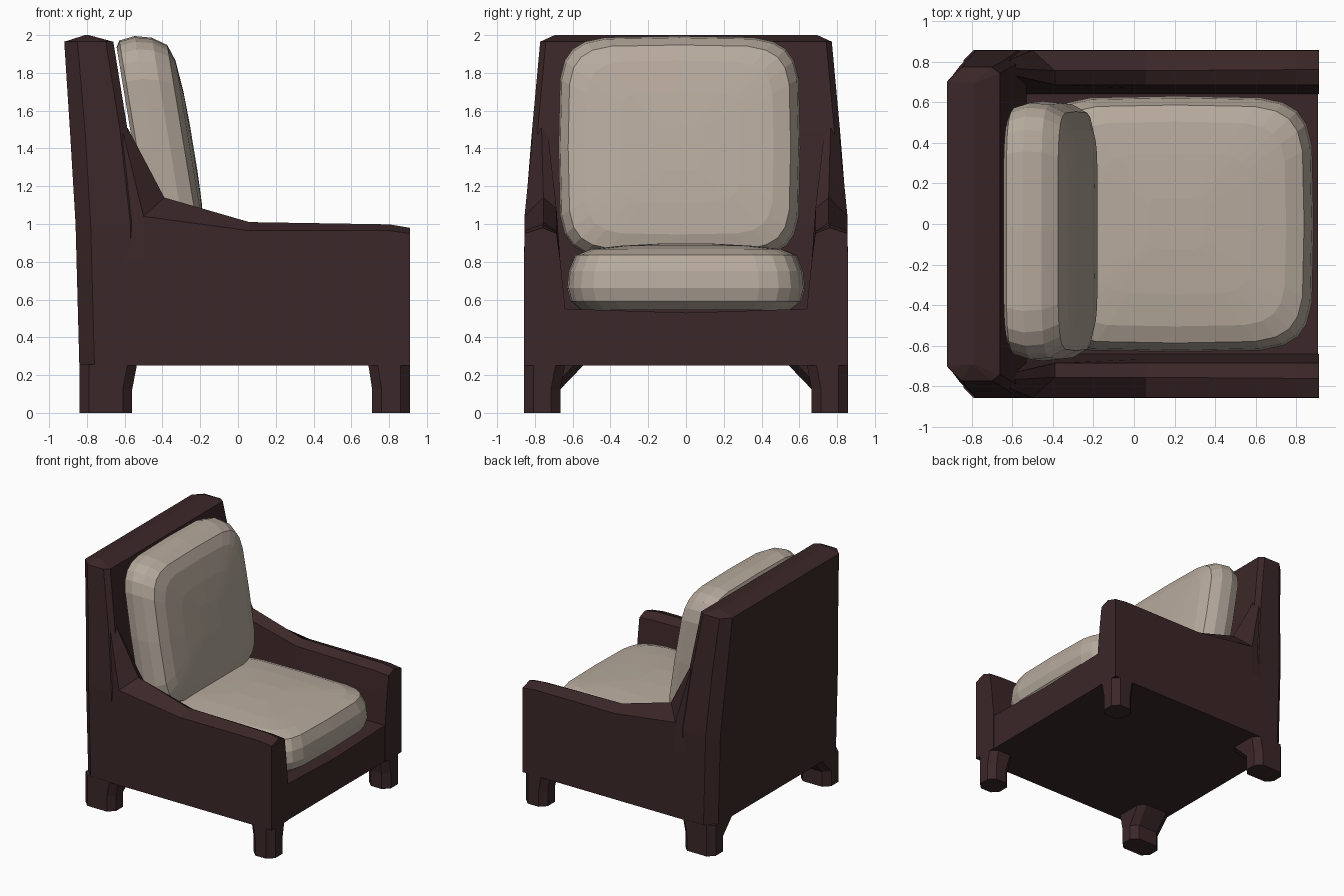
import bpy, bmesh
from math import cos, sin, pi

if "Cube" in bpy.data.objects:
    bpy.data.objects.remove(bpy.data.objects["Cube"])


def material(name, rgb):
    m = bpy.data.materials.new(name)
    m.diffuse_color = (*rgb, 1)
    m.use_nodes = True
    m.node_tree.nodes["Principled BSDF"].inputs["Base Color"].default_value = m.diffuse_color
    return m


WOOD = material("dark brown leather", (0.044, 0.020, 0.021))
FABRIC = material("beige fabric", (0.47, 0.40, 0.335))


def loft(name, rings, mat, mirror=False):
    """Skin a list of equal-length point rings and cap both ends."""
    bm = bmesh.new()
    rows = [[bm.verts.new(p) for p in r] for r in rings]
    n = len(rows[0])
    for a, b in zip(rows, rows[1:]):
        for i in range(n):
            j = (i + 1) % n
            bm.faces.new((a[i], a[j], b[j], b[i]))
    bm.faces.new(rows[0])
    bm.faces.new(rows[-1])
    bmesh.ops.recalc_face_normals(bm, faces=bm.faces)
    me = bpy.data.meshes.new(name)
    bm.to_mesh(me)
    bm.free()
    me.materials.append(mat)
    ob = bpy.data.objects.new(name, me)
    bpy.context.collection.objects.link(ob)
    if mirror:
        mod = ob.modifiers.new("mirror", 'MIRROR')
        mod.use_axis = (False, True, False)
    return ob


def chamfered(x0, x1, y0, y1, z, c):
    """Rectangle with cut corners at height z."""
    return [(x0 + c, y0, z), (x1 - c, y0, z), (x1, y0 + c, z), (x1, y1 - c, z),
            (x1 - c, y1, z), (x0 + c, y1, z), (x0, y1 - c, z), (x0, y0 + c, z)]


# Seat base: box with a slightly dipped front rail
loft("seat_base", [[(x, -0.72, 0.25), (x, 0.72, 0.25), (x, 0.72, 0.555),
                    (x, 0.6, 0.55), (x, 0, 0.53), (x, -0.6, 0.55), (x, -0.72, 0.555)]
                   for x in (-0.7, 0.905)], WOOD)

# Back: leaning slab, chamfered at the rear corners, peaked at the top
back = []
for z, xb, xf, y, c in ((0.25, -0.84, -0.53, 0.855, 0.08), (1.0, -0.86, -0.53, 0.855, 0.08),
                        (1.5, -0.89, -0.585, 0.815, 0.08), (1.965, -0.92, -0.66, 0.772, 0.07)):
    back.append([(xf, -y + 0.03, z), (xf, y - 0.03, z), (xf - 0.04, y, z), (xb + c, y, z),
                 (xb, y - c, z), (xb, -y + c, z), (xb + c, -y, z), (xf - 0.04, -y, z)])
back.append([(-0.79, -0.69, 2.0), (-0.79, 0.69, 2.0), (-0.795, 0.695, 2.0), (-0.805, 0.695, 2.0),
             (-0.81, 0.69, 2.0), (-0.81, -0.69, 2.0), (-0.805, -0.695, 2.0), (-0.795, -0.695, 2.0)])
loft("back", back, WOOD)

# Arms: peaked section swept backwards, rising into the wing
arm = []
# x of inner/ridge/outer, then inner z, ridge z, outer z, ridge y
for xr, xo, zi, zr, zo, yr in ((0.91, 0.91, 0.95, 0.98, 0.95, 0.76),
                               (0.80, 0.80, 0.96, 0.998, 0.965, 0.76),
                               (0.06, 0.06, 0.97, 1.01, 0.965, 0.755),
                               (-0.39, -0.50, 1.08, 1.14, 1.04, 0.755),
                               (-0.585, -0.61, 1.47, 1.51, 1.49, 0.765)):
    yo = 0.855 if zr < 1.3 else 0.81
    yi = 0.685 if zr < 1.3 else 0.73
    xm = max(xr, -0.56)
    arm.append([(xm, 0.64, 0.25), (xm, 0.64, 0.56), (xm, 0.665, 0.80), (xr, yi, zi),
                (xr, yr, zr), (xo, yo, zo), (max(xo, -0.6), 0.857, 0.8), (max(xo, -0.6), 0.857, 0.25)])
loft("arms", arm, WOOD, True)

# Legs: chamfered posts flaring into the frame
for name, x0, x1, xt, yt in (("rear_legs", -0.84, -0.56, -0.535, 0.54),
                             ("front_legs", 0.91, 0.71, 0.69, 0.64)):
    rings = []
    for z, xi, yi in ((0, x1, 0.665), (0.125, x1, 0.665), (0.255, xt, yt)):
        rings.append(chamfered(min(x0, xi), max(x0, xi), yi, 0.857, z, 0.05))
    loft(name, rings, WOOD, True)


def cushion_outline(a, b, power, n=24):
    """Rounded-square outline (superellipse) with half sizes a and b."""
    pts = []
    for k in range(n):
        t = 2 * pi * k / n
        c, s = cos(t), sin(t)
        pts.append((a * abs(c) ** power * (1 if c > 0 else -1),
                    b * abs(s) ** power * (1 if s > 0 else -1)))
    return pts


# Seat cushion: outline stacked upwards with a puffed top
shape = cushion_outline(0.68, 0.63, 0.36)
loft("seat_cushion", [[(0.205 + s * u, s * v, z) for u, v in shape]
                      for z, s in ((0.545, 0.88), (0.59, 0.97), (0.66, 1.0), (0.75, 0.985), (0.835, 0.93),
                                   (0.868, 0.80), (0.885, 0.55), (0.897, 0.2))], FABRIC)

# Back cushion: the same idea stacked forwards, leaning with the back
shape = cushion_outline(0.64, 0.59, 0.36)
loft("back_cushion", [[(d - 0.165 * (s * v), -0.035 + s * u, 1.405 + s * v) for u, v in shape]
                      for d, s in ((-0.555, 0.90), (-0.535, 0.96), (-0.45, 1.0), (-0.36, 0.985),
                                   (-0.285, 0.92), (-0.255, 0.78), (-0.24, 0.5), (-0.235, 0.2))], FABRIC)
